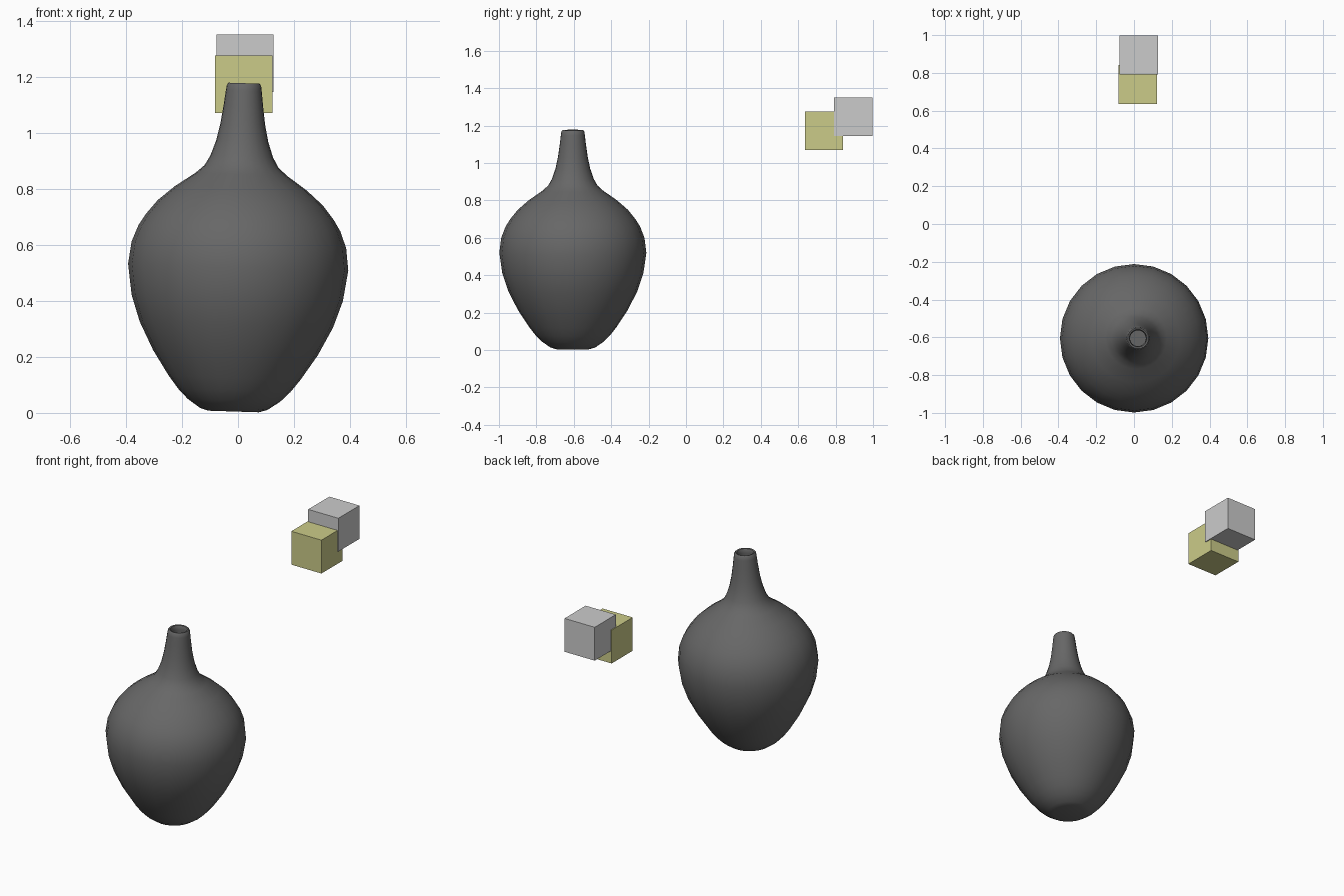
import bpy, bmesh, math
from mathutils import Matrix, Vector

old = bpy.data.objects.get("Cube")
if old:
    bpy.data.objects.remove(old, do_unlink=True)


def material(name, color):
    mat = bpy.data.materials.new(name)
    mat.use_nodes = True
    mat.diffuse_color = (*color, 1)
    bsdf = mat.node_tree.nodes["Principled BSDF"]
    bsdf.inputs["Base Color"].default_value = (*color, 1)
    bsdf.inputs["Roughness"].default_value = 0.7
    return mat


def add_object(name, bm, mat):
    bmesh.ops.recalc_face_normals(bm, faces=bm.faces)
    mesh = bpy.data.meshes.new(name)
    bm.to_mesh(mesh)
    bm.free()
    mesh.materials.append(mat)
    obj = bpy.data.objects.new(name, mesh)
    bpy.context.collection.objects.link(obj)
    return obj


def add_block(name, center, size, mat):
    bm = bmesh.new()
    bmesh.ops.create_cube(bm, size=size, matrix=Matrix.Translation(center))
    return add_object(name, bm, mat)


def add_lathe(name, profile, sides, mat):
    bm = bmesh.new()
    verts = [bm.verts.new((r, 0, z)) for r, z in profile]
    edges = [bm.edges.new(pair) for pair in zip(verts, verts[1:])]
    bmesh.ops.spin(bm, geom=verts + edges, cent=(0, 0, 0), axis=(0, 0, 1),
                   angle=math.tau, steps=sides, use_merge=True)
    bmesh.ops.remove_doubles(bm, verts=bm.verts, dist=0.0005)
    return add_object(name, bm, mat)


charcoal = material("charcoal clay", (0.135, 0.135, 0.135))
grey = material("light grey", (0.6, 0.6, 0.6))
olive = material("pale olive", (0.6, 0.6, 0.25))

# Vase: outer wall, rounded rim, then inner wall down to the floor
outer = [(0, 0.005), (0.09, 0.005), (0.12, 0.014), (0.165, 0.045),
         (0.2, 0.08), (0.235, 0.125), (0.294, 0.215), (0.345, 0.315),
         (0.377, 0.41), (0.393, 0.52), (0.383, 0.6), (0.36, 0.66),
         (0.335, 0.7), (0.295, 0.75), (0.235, 0.802), (0.163, 0.852),
         (0.132, 0.88), (0.112, 0.915), (0.093, 0.97), (0.08, 1.03),
         (0.07, 1.1), (0.064, 1.15), (0.061, 1.17)]
rim = [(0.055, 1.177), (0.047, 1.175), (0.043, 1.165)]
inner = [(max(r - 0.022, 0), max(z, 0.027)) for r, z in reversed(outer[1:-1])]
vase = add_lathe("vase", outer + rim + inner + [(0, 0.027)], 24, charcoal)
vase.location = (-0.016, -0.605, 0)
vase.rotation_euler = (0, 0.032, 0)

# Shade the vase smoothly while keeping the base edge crisp
bpy.ops.object.select_all(action='DESELECT')
vase.select_set(True)
bpy.context.view_layer.objects.active = vase
bpy.ops.object.shade_smooth_by_angle(angle=math.radians(40))

# Two overlapping floating blocks
add_block("olive_block", Vector((0.02, 0.738, 1.172)), 0.205, olive)
add_block("grey_block", Vector((0.025, 0.895, 1.248)), 0.205, grey)
